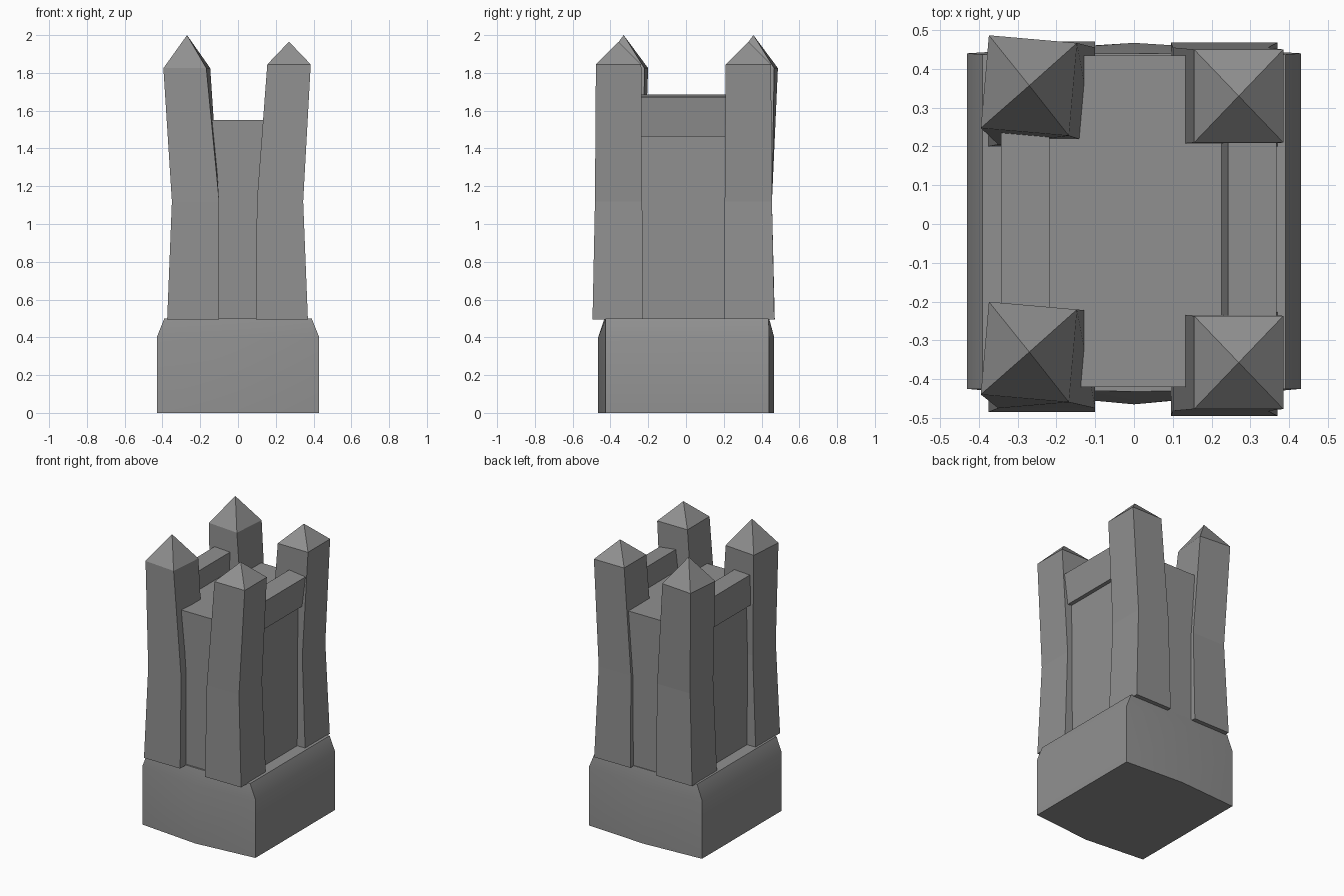
import bpy, bmesh
from math import radians
from mathutils import Matrix, Vector

cube = bpy.data.objects.get("Cube")
if cube:
    bpy.data.objects.remove(cube, do_unlink=True)

stone = bpy.data.materials.new("grey stone")
stone.use_nodes = True
grey = (0.28, 0.28, 0.28, 1)
stone.diffuse_color = grey
stone.node_tree.nodes["Principled BSDF"].inputs["Base Color"].default_value = grey


def finish(bm, name, smooth=False):
    bmesh.ops.recalc_face_normals(bm, faces=bm.faces)
    mesh = bpy.data.meshes.new(name)
    bm.to_mesh(mesh)
    bm.free()
    mesh.materials.append(stone)
    obj = bpy.data.objects.new(name, mesh)
    bpy.context.collection.objects.link(obj)
    if smooth:
        bpy.ops.object.select_all(action="DESELECT")
        obj.select_set(True)
        bpy.context.view_layer.objects.active = obj
        bpy.ops.object.shade_smooth_by_angle(angle=radians(30))
    return obj


def loft(name, rings, apex=None, smooth=False):
    """Skin matching rings of points, closed by a cap or a pointed roof."""
    bm = bmesh.new()
    loops = [[bm.verts.new(p) for p in ring] for ring in rings]
    n = len(loops[0])
    for low, high in zip(loops, loops[1:]):
        for i in range(n):
            j = (i + 1) % n
            bm.faces.new((low[i], low[j], high[j], high[i]))
    bm.faces.new(loops[0][::-1])
    if apex:
        tip = bm.verts.new(apex)
        for i in range(n):
            bm.faces.new((loops[-1][i], loops[-1][(i + 1) % n], tip))
    else:
        bm.faces.new(loops[-1])
    return finish(bm, name, smooth)


def rect(x0, x1, y0, y1, z, turn=0):
    mid = Vector(((x0 + x1) / 2, (y0 + y1) / 2, z))
    spin = Matrix.Rotation(radians(turn), 3, "Z")
    corners = ((x0, y0), (x1, y0), (x1, y1), (x0, y1))
    return [mid + spin @ (Vector((x, y, z)) - mid) for x, y in corners]


def base_ring(x, front, front_mid, back, back_mid, z):
    return [(-x, front, z), (0, front_mid, z), (x, front, z),
            (x, back, z), (0, back_mid, z), (-x, back, z)]


# Base with bowed front and back and sloped shoulders
loft("base", [base_ring(0.43, -0.425, -0.465, 0.44, 0.467, 0),
              base_ring(0.43, -0.425, -0.465, 0.44, 0.467, 0.4),
              base_ring(0.39, -0.425, -0.432, 0.437, 0.44, 0.5)], smooth=True)

# Keep between the towers
loft("keep", [rect(-0.31, 0.31, -0.42, 0.435, z) for z in (0.48, 1.55)])

# Side parapets, the left one leaning slightly outward
for name, x, tilt in (("left_parapet", 0.292, 7), ("right_parapet", -0.28, 0)):
    bm = bmesh.new()
    bmesh.ops.create_cube(bm, size=1)
    bmesh.ops.transform(bm, verts=bm.verts, matrix=(
        Matrix.Translation((x, -0.015, 1.575))
        @ Matrix.Rotation(radians(tilt), 4, "Y")
        @ Matrix.Diagonal((0.125, 0.56, 0.21, 1))))
    finish(bm, name)

# Left corner towers: pinched waist, straight top
for name, y, out in (("front_left_tower", -0.357, -1), ("back_left_tower", 0.33, 1)):
    foot = sorted((y - out * 0.13, y + out * 0.138))
    waist = sorted((y - out * 0.125, y + out * 0.125))
    loft(name, [rect(0.095, 0.37, *foot, 0.495),
                rect(0.1, 0.345, *waist, 1.12),
                rect(0.155, 0.385, y - 0.12, y + 0.12, 1.845)],
         apex=(0.27, y, 1.965))

# Right corner towers: taller and twisted at the top
for name, y, foot, waist in (
        ("front_right_tower", -0.33, (-0.485, -0.22), (-0.475, -0.225)),
        ("back_right_tower", 0.357, (0.2, 0.47), (0.205, 0.455))):
    loft(name, [rect(-0.375, -0.1, *foot, 0.495),
                rect(-0.35, -0.1, *waist, 1.12),
                rect(-0.385, -0.157, y - 0.12, y + 0.12, 1.825, -5)],
         apex=(-0.27, y, 2.0))
